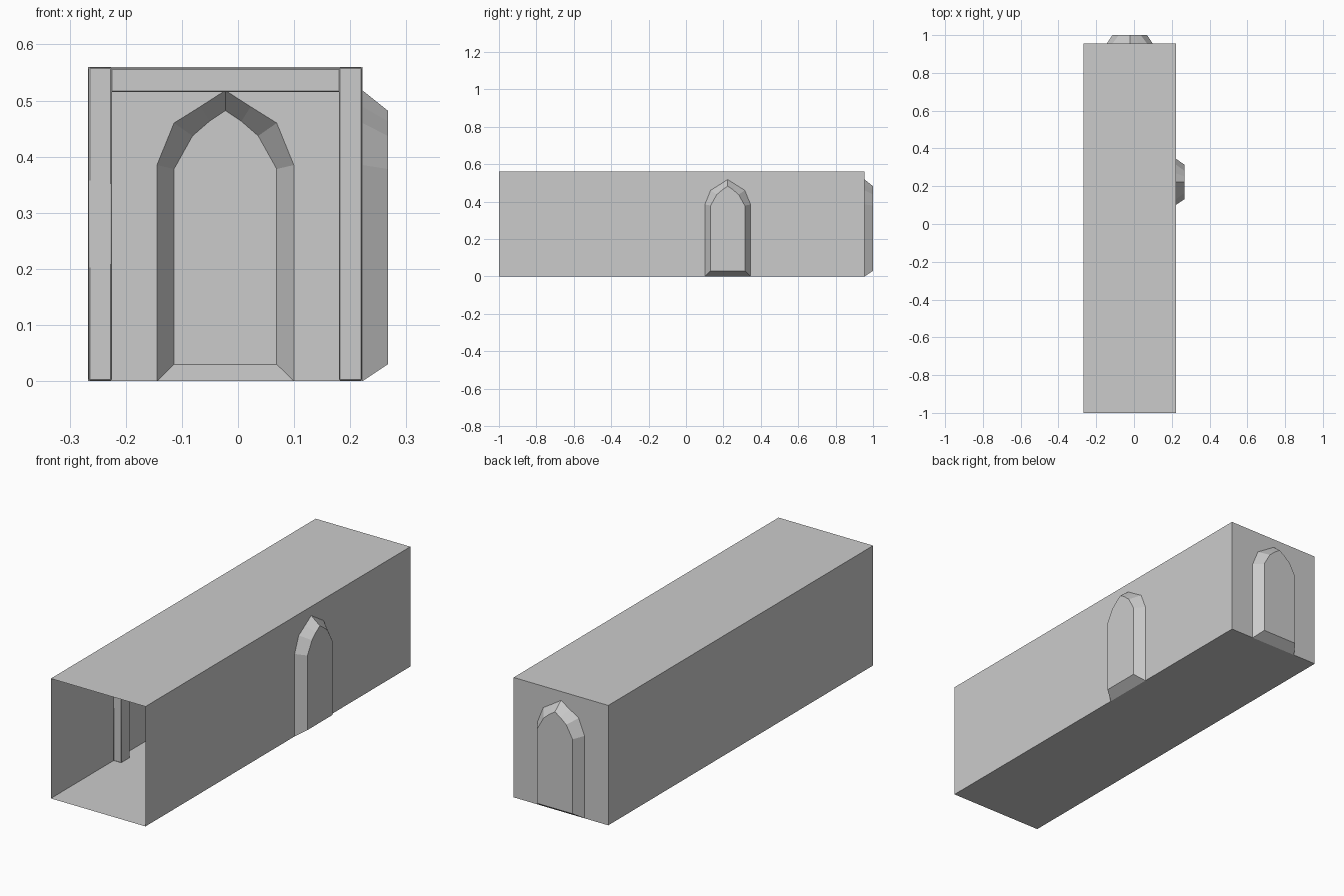
import bpy, bmesh, math
from mathutils import Vector

if "Cube" in bpy.data.objects:
    bpy.data.objects.remove(bpy.data.objects["Cube"], do_unlink=True)

stone = bpy.data.materials.new("grey_stone")
stone.use_nodes = True
GREY = (0.6, 0.6, 0.6, 1)
stone.diffuse_color = GREY
stone.node_tree.nodes["Principled BSDF"].inputs["Base Color"].default_value = GREY

LEFT, RIGHT, FRONT, BACK, TOP = -0.267, 0.222, -1.0, 0.955, 0.56
DEPTH = 0.045
MID_X = (LEFT + RIGHT) / 2
NICHE_Y = 0.223

# Half outlines of the pointed niche: mouth and recessed panel
MOUTH = [(0.122, 0), (0.122, 0.385), (0.0915, 0.46), (0.045, 0.489), (0, 0.518)]
PANEL = [(0.0915, 0.03), (0.0915, 0.378), (0.0585, 0.437), (0.0285, 0.463), (0, 0.482)]


def mirrored(half):
    return [(-u, z) for u, z in half] + [(u, z) for u, z in reversed(half[:-1])]


def finish(name, bm):
    mesh = bpy.data.meshes.new(name)
    bm.to_mesh(mesh)
    bm.free()
    mesh.materials.append(stone)
    obj = bpy.data.objects.new(name, mesh)
    bpy.context.collection.objects.link(obj)
    return obj


def face(bm, points):
    bm.faces.new([bm.verts.new(p) for p in points])


def niche_wall(bm, start, end, centre, place):
    """Wall with a niche; place(u, z, depth) maps wall coordinates to space."""
    mouth = [place(centre + u, z, 0) for u, z in mirrored(MOUTH)]
    panel = [place(centre + u, z, DEPTH) for u, z in mirrored(PANEL)]
    face(bm, [place(start, 0, 0)] + mouth +
         [place(end, 0, 0), place(end, TOP, 0), place(start, TOP, 0)])
    face(bm, panel)
    for i in range(len(mouth)):
        j = (i + 1) % len(mouth)
        face(bm, [mouth[i], mouth[j], panel[j], panel[i]])
    return mouth[0], mouth[-1]


# Corridor shell: thin walls, open at the front
bm = bmesh.new()
back_sill = niche_wall(bm, LEFT, RIGHT, MID_X, lambda u, z, d: Vector((u, BACK + d, z)))
side_sill = niche_wall(bm, FRONT, BACK, NICHE_Y, lambda u, z, d: Vector((RIGHT + d, u, z)))
face(bm, [(LEFT, FRONT, 0), (LEFT, BACK, 0), (LEFT, BACK, TOP), (LEFT, FRONT, TOP)])
face(bm, [(LEFT, FRONT, TOP), (RIGHT, FRONT, TOP), (RIGHT, BACK, TOP), (LEFT, BACK, TOP)])
face(bm, [(LEFT, FRONT, 0), (RIGHT, FRONT, 0), *side_sill,
          (RIGHT, BACK, 0), *reversed(back_sill), (LEFT, BACK, 0)])
bmesh.ops.remove_doubles(bm, verts=bm.verts[:], dist=0.0001)
bmesh.ops.recalc_face_normals(bm, faces=bm.faces[:])
finish("corridor_shell", bm)


# Support frame inside the corridor: two posts and a ceiling beam
def timber(name, low, high):
    bm = bmesh.new()
    bmesh.ops.create_cube(bm, size=1)
    low, high = Vector(low), Vector(high)
    for v in bm.verts:
        v.co = (low + high) / 2 + v.co * (high - low)
    obj = finish(name, bm)
    bevel = obj.modifiers.new("soft_edges", 'BEVEL')
    bevel.width = 0.002
    bevel.segments = 1
    bpy.context.view_layer.objects.active = obj
    bpy.ops.object.select_all(action='DESELECT')
    obj.select_set(True)
    bpy.ops.object.shade_smooth_by_angle(angle=math.radians(50))


NEAR, FAR, GAP, WIDE = -0.54, -0.476, 0.001, 0.042
timber("post_right", (LEFT + GAP, NEAR, GAP), (LEFT + WIDE, FAR, TOP - GAP))
timber("post_left", (RIGHT - WIDE, NEAR, GAP), (RIGHT - GAP, FAR, TOP - GAP))
timber("ceiling_beam", (LEFT + 0.037, NEAR + 0.002, 0.515),
       (RIGHT - 0.037, FAR - 0.002, TOP - 0.003))
